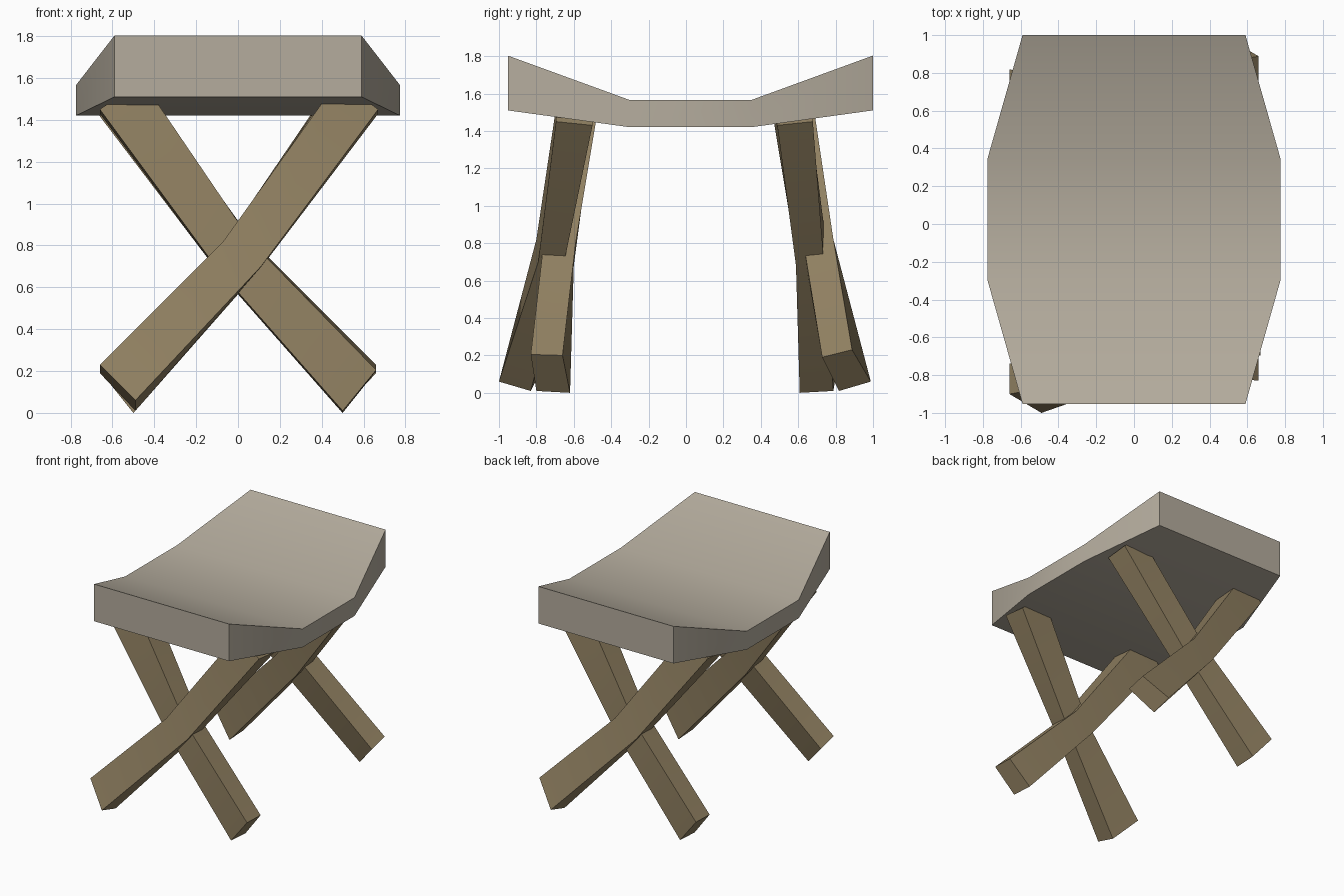
import bpy, bmesh, math

if "Cube" in bpy.data.objects:
    bpy.data.objects.remove(bpy.data.objects["Cube"])


def material(name, rgb):
    m = bpy.data.materials.new(name)
    m.diffuse_color = (*rgb, 1)
    m.use_nodes = True
    m.node_tree.nodes["Principled BSDF"].inputs["Base Color"].default_value = m.diffuse_color
    return m


def loft(name, sections, mat):
    """Skin a list of four-cornered sections into a closed solid."""
    bm = bmesh.new()
    rings = [[bm.verts.new(p) for p in s] for s in sections]
    for a, b in zip(rings, rings[1:]):
        for i in range(4):
            j = (i + 1) % 4
            bm.faces.new((a[i], a[j], b[j], b[i]))
    bm.faces.new(rings[0])
    bm.faces.new(rings[-1])
    bmesh.ops.recalc_face_normals(bm, faces=bm.faces)
    me = bpy.data.meshes.new(name)
    bm.to_mesh(me)
    bm.free()
    me.materials.append(mat)
    ob = bpy.data.objects.new(name, me)
    bpy.context.collection.objects.link(ob)
    bpy.ops.object.select_all(action='DESELECT')
    ob.select_set(True)
    bpy.context.view_layer.objects.active = ob
    bpy.ops.object.shade_smooth_by_angle(angle=math.radians(30))
    return ob


seat_mat = material("pale stone seat", (0.46, 0.415, 0.34))
wood_mat = material("brown wood", (0.285, 0.22, 0.122))

# Dished seat: y, half width, bottom, top
stations = [(-0.953, 0.59, 1.51, 1.803), (-0.30, 0.775, 1.42, 1.565),
            (0.348, 0.775, 1.42, 1.565), (1.0, 0.59, 1.51, 1.803)]
loft("seat", [[(-w, y, b), (w, y, b), (w, y, t), (-w, y, t)]
              for y, w, b, t in stations], seat_mat)

# Crossed legs; corners run upper-front, lower-front, lower-back, upper-back
outer = [
    [(0.48, -0.685, 1.59), (0.67, -0.695, 1.45), (0.67, -0.50, 1.43), (0.48, -0.48, 1.58)],
    [(-0.07, -0.80, 0.82), (0.11, -0.79, 0.70), (0.10, -0.655, 0.68), (-0.07, -0.64, 0.80)],
    [(-0.66, -0.90, 0.23), (-0.49, -1.00, 0.06), (-0.49, -0.83, 0.01), (-0.66, -0.74, 0.19)],
]
inner = [
    [(-0.46, -0.66, 1.59), (-0.66, -0.69, 1.45), (-0.66, -0.50, 1.43), (-0.46, -0.46, 1.58)],
    [(0.07, -0.76, 0.81), (-0.10, -0.75, 0.69), (-0.10, -0.60, 0.68), (0.07, -0.59, 0.80)],
    [(0.66, -0.83, 0.205), (0.50, -0.80, 0.01), (0.50, -0.62, 0.0), (0.66, -0.66, 0.20)],
]
for name, leg in (("outer_leg", outer), ("inner_leg", inner)):
    loft("front_" + name, leg, wood_mat)
    # Rear pair is the front pair turned half a turn
    loft("rear_" + name, [[(-x, -y - 0.012, z) for x, y, z in s] for s in leg], wood_mat)
